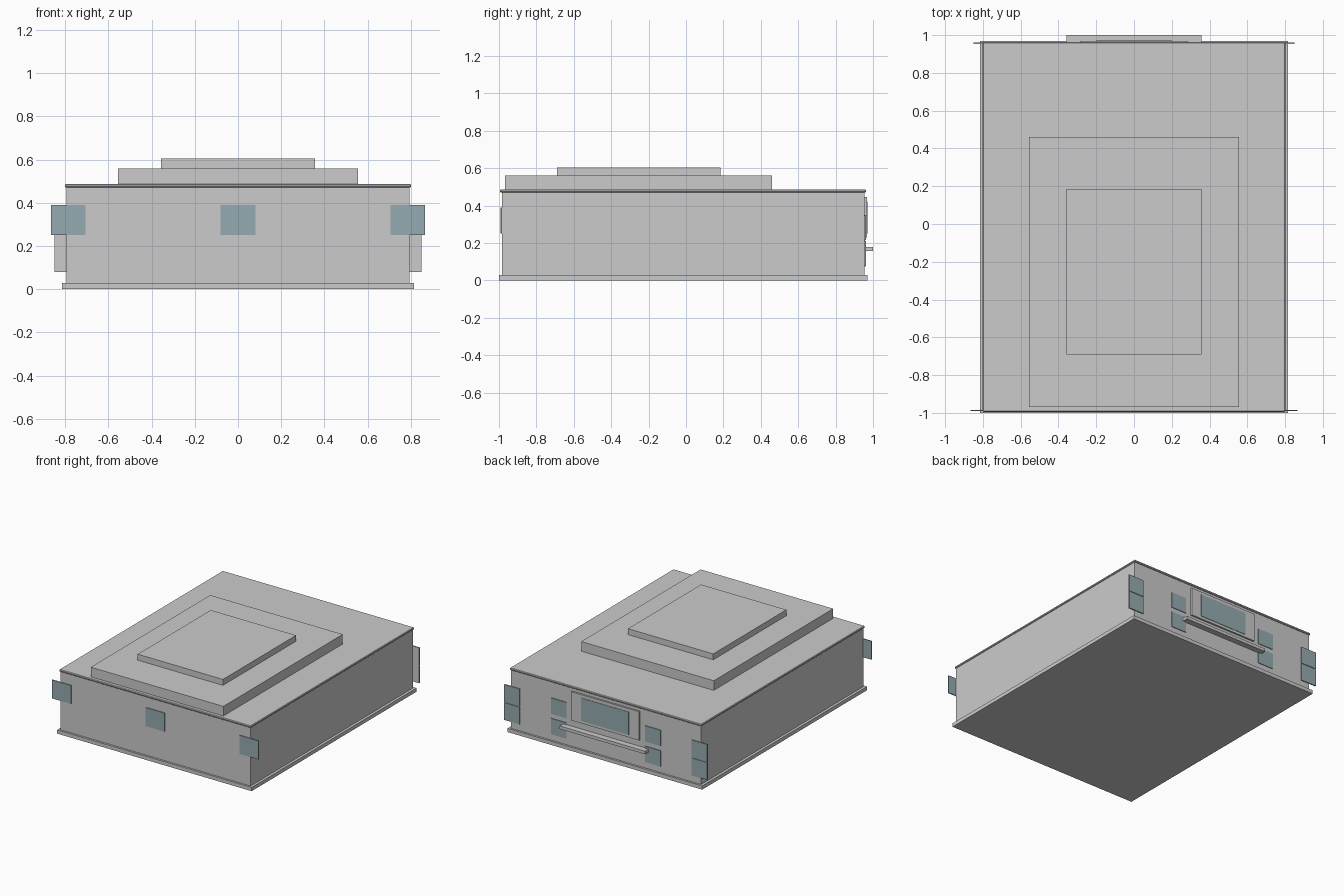
import bpy

if "Cube" in bpy.data.objects:
    bpy.data.objects.remove(bpy.data.objects["Cube"])


def material(name, rgb):
    m = bpy.data.materials.new(name)
    m.diffuse_color = (*rgb, 1)
    m.use_nodes = True
    m.node_tree.nodes["Principled BSDF"].inputs["Base Color"].default_value = m.diffuse_color
    return m


GLASS = material("glass", (0.30, 0.41, 0.44))


def box(name, x, y, z, mat=None, bevel=0):
    """Box from (min, max) ranges along each axis."""
    bpy.ops.mesh.primitive_cube_add(
        size=1, location=[(a + b) / 2 for a, b in (x, y, z)])
    ob = bpy.context.object
    ob.name = name
    ob.scale = [b - a for a, b in (x, y, z)]
    bpy.ops.object.transform_apply(location=False, rotation=False, scale=True)
    if mat:
        ob.data.materials.append(mat)
    if bevel:
        mod = ob.modifiers.new("bevel", 'BEVEL')
        mod.width = bevel
        mod.segments = 1
    return ob


# Main building: base slab, walls, roof lip
box("base_slab", (-0.815, 0.815), (-1.0, 0.97), (0, 0.028))
box("walls", (-0.795, 0.795), (-0.985, 0.955), (0.028, 0.475))
box("roof_lip", (-0.802, 0.802), (-0.994, 0.963), (0.471, 0.487), bevel=0.004)

# Stepped roof tiers
box("roof_tier_lower", (-0.555, 0.555), (-0.968, 0.46), (0.487, 0.56))
box("roof_tier_upper", (-0.357, 0.357), (-0.69, 0.184), (0.56, 0.605))

# Front windows, the outer two overhanging the corners
for i, cx in enumerate((-0.785, 0, 0.785)):
    box(f"front_window_{i}", (cx - 0.08, cx + 0.08), (-0.991, -0.984),
        (0.25, 0.39), GLASS)

# Back windows: stacked pairs at the corners and beside the centre panel
for side, label in ((1, "right"), (-1, "left")):
    corner = sorted((side * 0.72, side * 0.85))
    inner = sorted((side * 0.33, side * 0.46))
    box(f"back_corner_backing_{label}", corner, (0.953, 0.957), (0.08, 0.348))
    for level, zc, zi in (("low", (0.08, 0.211), (0.075, 0.195)),
                          ("high", (0.217, 0.348), (0.23, 0.35))):
        box(f"back_corner_window_{label}_{level}", corner, (0.957, 0.962), zc, GLASS)
        box(f"back_window_{label}_{level}", inner, (0.953, 0.960), zi, GLASS)

# Centre back panel with its window, and the canopy ledge below
box("back_panel", (-0.285, 0.285), (0.95, 0.968), (0.23, 0.447))
box("back_panel_window", (-0.2, 0.2), (0.96, 0.971), (0.25, 0.423), GLASS)
box("back_ledge", (-0.357, 0.357), (0.95, 1.0), (0.157, 0.18))
